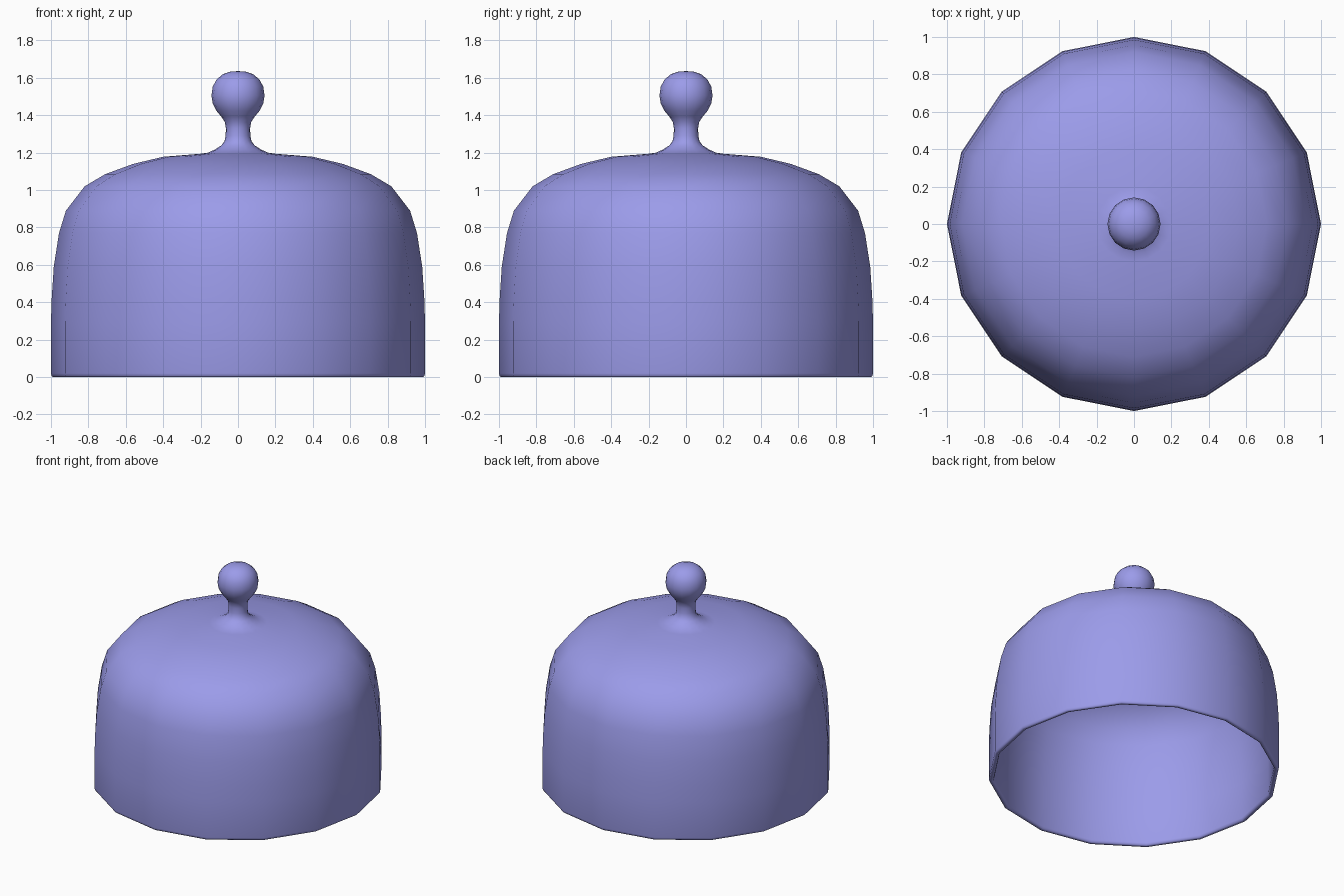
import bpy, bmesh, math

if "Cube" in bpy.data.objects:
    bpy.data.objects.remove(bpy.data.objects["Cube"])


def lathe(name, profile, sides, material):
    """Revolve an (r, z) profile about z; r = 0 points become poles."""
    bm = bmesh.new()
    rings = []
    for r, z in profile:
        if r == 0:
            rings.append([bm.verts.new((0, 0, z))] * sides)
        else:
            rings.append([bm.verts.new((r * math.cos(2 * math.pi * i / sides),
                                        r * math.sin(2 * math.pi * i / sides), z))
                          for i in range(sides)])
    for a, b in zip(rings, rings[1:]):
        for i in range(sides):
            j = (i + 1) % sides
            bm.faces.new(list(dict.fromkeys((a[i], a[j], b[j], b[i]))))
    bmesh.ops.remove_doubles(bm, verts=bm.verts, dist=0.0005)
    bmesh.ops.recalc_face_normals(bm, faces=bm.faces)
    mesh = bpy.data.meshes.new(name)
    bm.to_mesh(mesh)
    bm.free()
    for p in mesh.polygons:
        p.use_smooth = True
    mesh.materials.append(material)
    obj = bpy.data.objects.new(name, mesh)
    bpy.context.collection.objects.link(obj)
    return obj


lilac = bpy.data.materials.new("lilac")
lilac.diffuse_color = (0.33, 0.33, 0.82, 1)
lilac.use_nodes = True
lilac.node_tree.nodes["Principled BSDF"].inputs["Base Color"].default_value = lilac.diffuse_color

# Inner wall, from under the crown down to the rim
inner = [(0, 1.165), (0.2, 1.161), (0.395, 1.143), (0.548, 1.106),
         (0.69, 1.054), (0.795, 0.993), (0.888, 0.875), (0.922, 0.762),
         (0.95, 0.585), (0.961, 0.42), (0.965, 0.29), (0.965, 0.02), (0.97, 0.004)]
# Outer wall, from rim to crown
outer = [(0.978, 0), (0.99, 0), (0.997, 0.006), (1, 0.02), (1, 0.29), (0.996, 0.42),
         (0.985, 0.59), (0.957, 0.77), (0.92, 0.89), (0.82, 1.02),
         (0.71, 1.085), (0.56, 1.14), (0.4, 1.178), (0.2, 1.194)]
# Knob growing out of the crown: flared foot, narrow neck and ball
knob = [(0.16, 1.2), (0.125, 1.216), (0.09, 1.238), (0.072, 1.262),
        (0.066, 1.29), (0.065, 1.33), (0.07, 1.363), (0.09, 1.393),
        (0.115, 1.423), (0.135, 1.463), (0.142, 1.505), (0.135, 1.553),
        (0.115, 1.591), (0.08, 1.62), (0.04, 1.633), (0, 1.636)]
lathe("cloche_cover", inner + outer + knob, 16, lilac)
